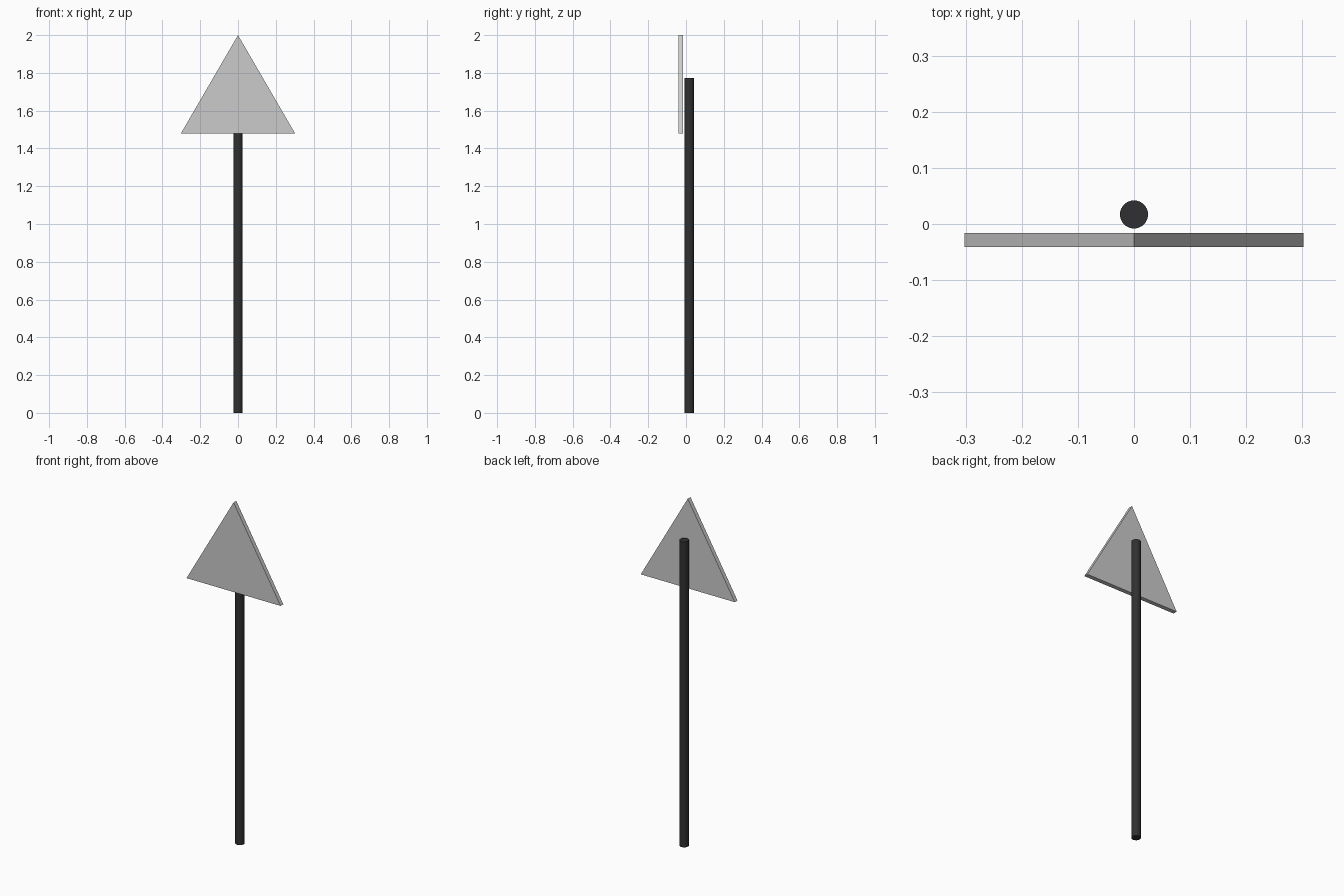
import bpy, bmesh

if "Cube" in bpy.data.objects:
    bpy.data.objects.remove(bpy.data.objects["Cube"])

# Pole: round dark post behind the plate
POLE_R, POLE_H, POLE_Y = 0.025, 1.773, 0.017
bpy.ops.mesh.primitive_cylinder_add(vertices=32, radius=POLE_R, depth=POLE_H,
                                    location=(0, POLE_Y, POLE_H / 2))
pole = bpy.context.object
pole.name = "pole"
bpy.ops.object.shade_smooth_by_angle()
dark = bpy.data.materials.new("dark_metal")
dark.diffuse_color = (0.03, 0.03, 0.032, 1)
dark.use_nodes = True
dark.node_tree.nodes["Principled BSDF"].inputs["Base Color"].default_value = dark.diffuse_color
pole.data.materials.append(dark)

# Sign plate: thin triangle extruded from front to back
FRONT_Y, THICK = -0.041, 0.025
bm = bmesh.new()
profile = [(-0.302, 1.48), (0.302, 1.48), (0, 2.0)]
face = bm.faces.new([bm.verts.new((x, FRONT_Y, z)) for x, z in profile])
ext = bmesh.ops.extrude_face_region(bm, geom=[face], use_keep_orig=True)
back = [v for v in ext["geom"] if isinstance(v, bmesh.types.BMVert)]
bmesh.ops.translate(bm, verts=back, vec=(0, THICK, 0))
bmesh.ops.recalc_face_normals(bm, faces=bm.faces)
mesh = bpy.data.meshes.new("sign_plate")
bm.to_mesh(mesh)
bm.free()
plate = bpy.data.objects.new("sign_plate", mesh)
bpy.context.collection.objects.link(plate)
